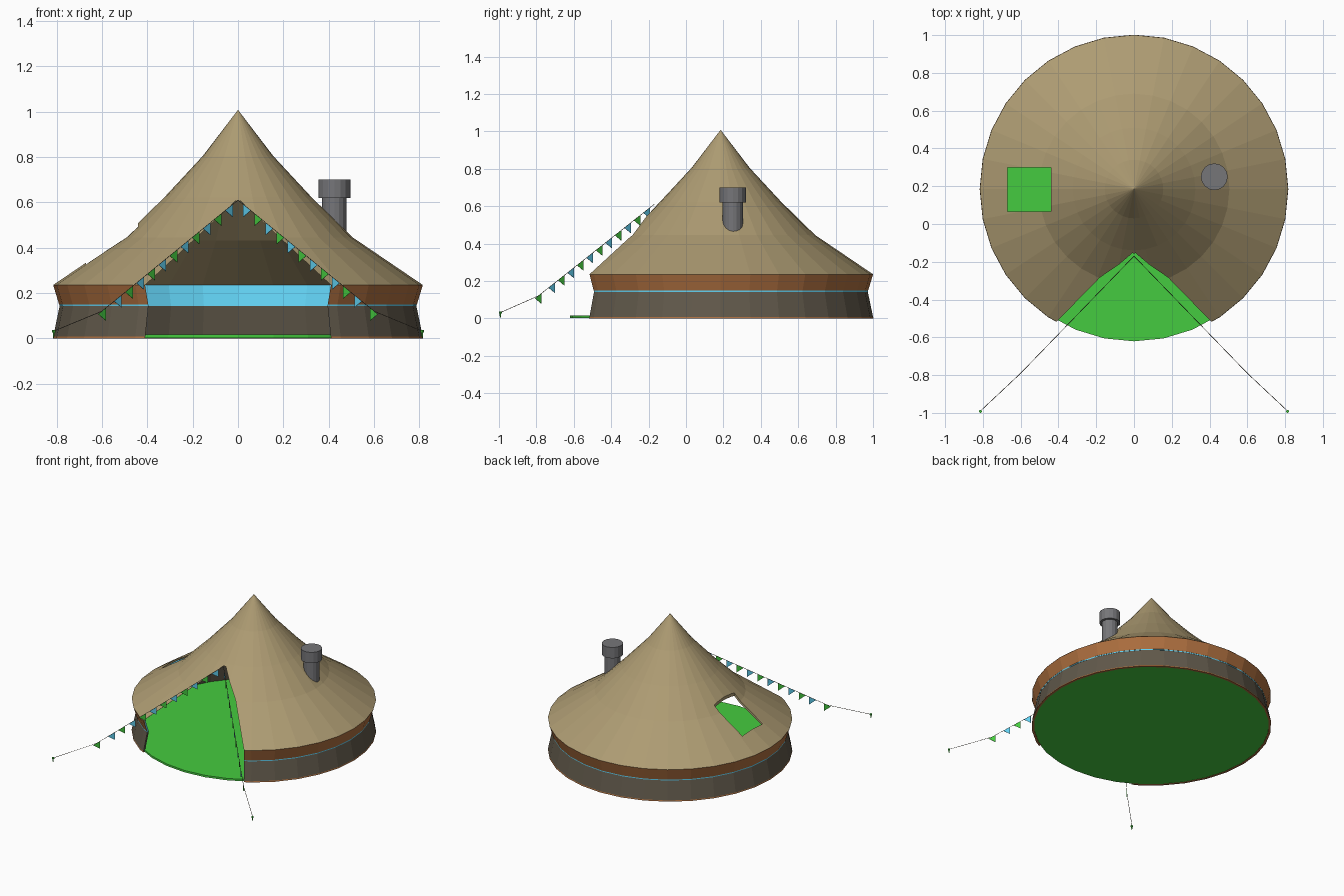
import bpy, bmesh
from math import sin, cos, pi
from mathutils import Vector

if "Cube" in bpy.data.objects:
    bpy.data.objects.remove(bpy.data.objects["Cube"])

CY = 0.185      # tent centre in y
SEG = 32


def mat(name, rgb):
    m = bpy.data.materials.new(name)
    m.diffuse_color = (*rgb, 1)
    m.use_nodes = True
    m.node_tree.nodes["Principled BSDF"].inputs["Base Color"].default_value = m.diffuse_color
    return m


TAN = mat("canvas_tan", (0.42, 0.33, 0.17))
WALL = mat("wall_taupe", (0.12, 0.10, 0.07))
BROWN = mat("trim_brown", (0.42, 0.16, 0.05))
BLUE = mat("liner_blue", (0.12, 0.63, 0.88))
GREEN = mat("groundsheet_green", (0.06, 0.60, 0.05))
GREY = mat("pipe_grey", (0.18, 0.18, 0.19))


def finish(name, bm, material=None):
    bmesh.ops.remove_doubles(bm, verts=bm.verts, dist=1e-5)
    bmesh.ops.recalc_face_normals(bm, faces=bm.faces)
    me = bpy.data.meshes.new(name)
    bm.to_mesh(me)
    bm.free()
    ob = bpy.data.objects.new(name, me)
    bpy.context.collection.objects.link(ob)
    if material:
        me.materials.append(material)
    return ob


def lathe(name, profile, material, centre=(0, CY), seg=SEG, ring=True):
    """Revolve (r, z) points; ring=True joins the last point to the first."""
    bm = bmesh.new()
    rows = []
    for r, z in profile:
        if r == 0:
            rows.append([bm.verts.new((*centre, z))] * seg)
        else:
            rows.append([bm.verts.new((centre[0] + r * sin(2 * pi * i / seg),
                                       centre[1] + r * cos(2 * pi * i / seg), z))
                         for i in range(seg)])
    pairs = list(zip(rows, rows[1:])) + ([(rows[-1], rows[0])] if ring else [])
    for a, b in pairs:
        for i in range(seg):
            j = (i + 1) % seg
            quad = list(dict.fromkeys((a[i], a[j], b[j], b[i])))
            if len(quad) > 2:
                bm.faces.new(quad)
    return finish(name, bm, material)


def prism(name, pts, direction):
    """Extrude a polygon of 3D points along a direction."""
    bm = bmesh.new()
    f = bm.faces.new([bm.verts.new(p) for p in pts])
    ext = bmesh.ops.extrude_face_region(bm, geom=[f], use_keep_orig=True)
    bmesh.ops.translate(bm, vec=direction,
                        verts=[v for v in ext["geom"] if isinstance(v, bmesh.types.BMVert)])
    return finish(name, bm)


def cut(ob, cutter):
    m = ob.modifiers.new("cut", 'BOOLEAN')
    m.operation = 'DIFFERENCE'
    m.solver = 'EXACT'
    m.object = cutter
    cutter.hide_render = True
    cutter.hide_viewport = True


# tent shell: lower wall, wall foot, brown trim, blue liner, concave roof
wall = lathe("lower_wall", [(0.815, 0.008), (0.787, 0.142), (0.771, 0.142), (0.799, 0.008)], WALL)
foot = lathe("wall_foot", [(0.817, 0), (0.815, 0.008), (0.799, 0.008), (0.801, 0)], BROWN)
trim = lathe("trim_band", [(0.789, 0.149), (0.815, 0.235), (0.807, 0.235), (0.781, 0.149)], BROWN)
liner = lathe("band_liner", [(0.788, 0.142), (0.788, 0.149), (0.809, 0.235),
                             (0.798, 0.235), (0.772, 0.142)], BLUE)
roof_line = [(0, 1.008), (0.155, 0.805), (0.325, 0.622), (0.505, 0.446), (0.816, 0.235)]
inner_line = [(0.798, 0.235), (0.497, 0.432), (0.315, 0.609), (0.145, 0.792), (0, 0.984)]
roof = lathe("roof", roof_line + inner_line, TAN, ring=False)

# doorway and skylight openings
half = [(0.41, -0.1), (0.41, 0.0), (0.395, 0.145), (0.41, 0.235), (0.025, 0.592), (0.01, 0.607)]
outline = half + [(-x, z) for x, z in reversed(half)]
door_cutter = prism("doorway_cutter", [(x, 0.02, z) for x, z in outline], (0, -1.2, 0))
for part in (wall, foot, trim, liner, roof):
    cut(part, door_cutter)
window_cutter = prism("skylight_cutter", [(-0.67, 0.065, 0.25), (-0.44, 0.065, 0.25),
                                          (-0.44, 0.30, 0.25), (-0.67, 0.30, 0.25)], (0, 0, 0.6))
cut(roof, window_cutter)

# groundsheet
lathe("groundsheet", [(0, 0.002), (0.806, 0.002), (0.806, 0.016), (0, 0.016)], GREEN, ring=False)

# stove pipe with cap
lathe("stove_pipe", [(0, 0.44), (0.054, 0.44), (0.054, 0.62), (0.071, 0.62), (0.071, 0.70), (0, 0.70)],
      GREY, centre=(0.425, 0.25), seg=16, ring=False)

# bunting: two guy cords with flags and pegs
TOP, MID, END = Vector((0, -0.17, 0.61)), Vector((0.6, -0.79, 0.12)), Vector((0.813, -0.99, 0.032))
for side, label in ((1, "right"), (-1, "left")):
    top, mid, end = (Vector((p.x * side, p.y, p.z)) for p in (TOP, MID, END))
    cu = bpy.data.curves.new(label + "_cord", 'CURVE')
    cu.dimensions = '3D'
    cu.bevel_depth = 0.0015
    cu.bevel_resolution = 0
    sp = cu.splines.new('POLY')
    sp.points.add(2)
    for p, co in zip(sp.points, (top, mid, end)):
        p.co = (*co, 1)
    cu.materials.append(WALL)
    bpy.context.collection.objects.link(bpy.data.objects.new(label + "_cord", cu))

    run = (mid - top).normalized()
    down = (Vector((0, 0, -1)) + run * run.z).copy()
    down = (Vector((0, 0, -1)) - run * Vector((0, 0, -1)).dot(run)).normalized()
    thick = run.cross(down).normalized() * 0.002
    for colour, first, m in (("blue", 0, BLUE), ("green", 1, GREEN)):
        bm = bmesh.new()
        for i in range(first, 12, 2):
            x = 0.6 if i == 11 else 0.04 + 0.049 * i
            c = top.lerp(mid, x / 0.6)
            tri = (c - run * 0.027, c + run * 0.027, c + down * 0.048)
            a = [bm.verts.new(p + thick / 2) for p in tri]
            b = [bm.verts.new(p - thick / 2) for p in tri]
            bm.faces.new(a)
            bm.faces.new(b[::-1])
            for k in range(3):
                n = (k + 1) % 3
                bm.faces.new((a[k], b[k], b[n], a[n]))
        finish(f"{label}_{colour}_flags", bm, m)

    # peg
    lathe(label + "_peg", [(0, 0), (0.004, 0.012), (0.004, 0.026), (0.008, 0.026), (0.008, 0.036), (0, 0.036)],
          GREEN, centre=(0.813 * side, -0.992), seg=8, ring=False)
